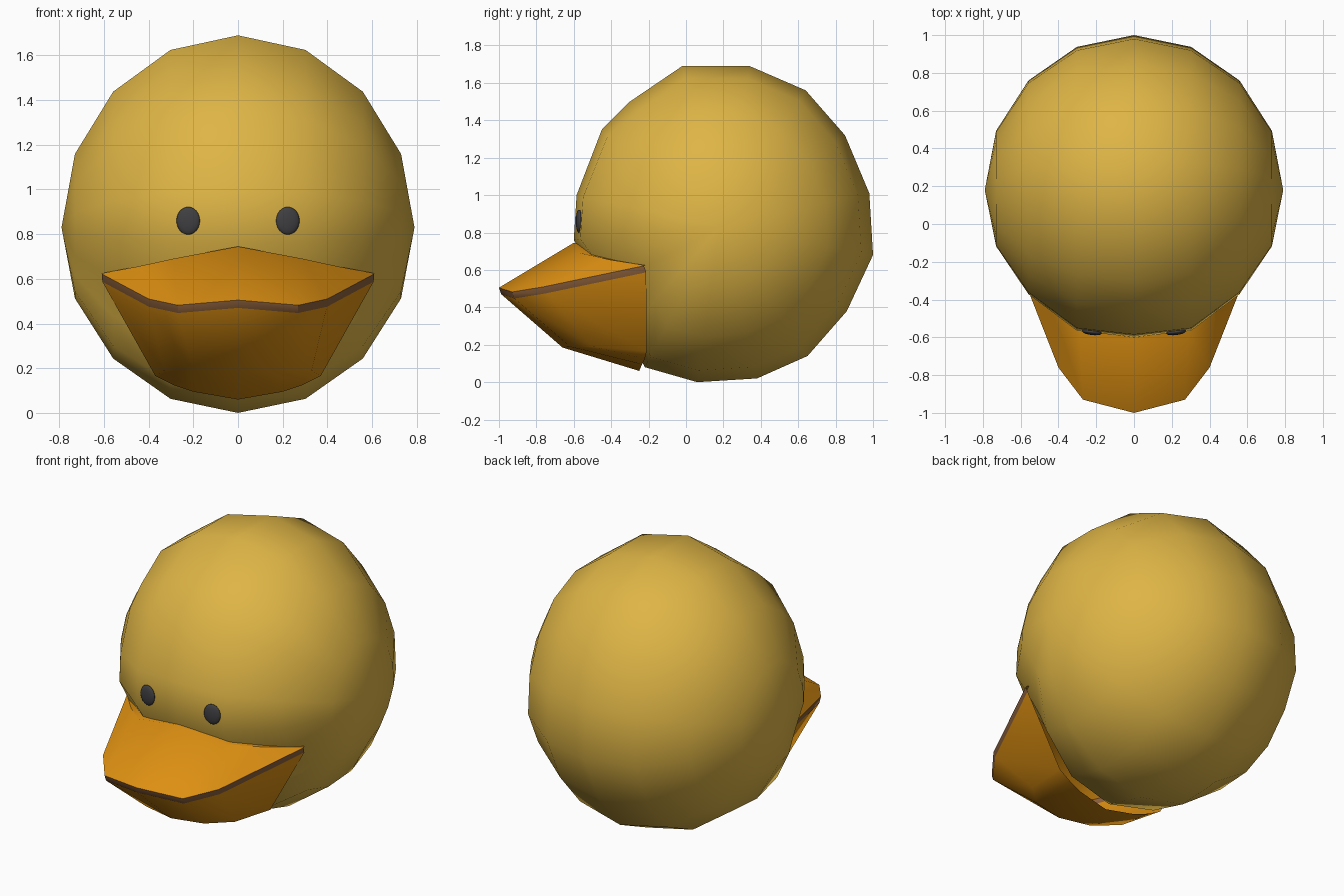
import bpy, bmesh, math

if "Cube" in bpy.data.objects:
    bpy.data.objects.remove(bpy.data.objects["Cube"])

def material(name, rgb):
    m = bpy.data.materials.new(name)
    m.diffuse_color = (*rgb, 1)
    m.use_nodes = True
    m.node_tree.nodes["Principled BSDF"].inputs["Base Color"].default_value = m.diffuse_color
    return m

yellow = material("yellow", (.73, .46, .06))
orange = material("orange", (.73, .28, .006))
brown = material("brown", (.27, .12, .045))
dark = material("dark_grey", (.05, .05, .055))

def finish(name, bm, mats, angle):
    bmesh.ops.remove_doubles(bm, verts=bm.verts, dist=.002)
    bmesh.ops.recalc_face_normals(bm, faces=bm.faces)
    me = bpy.data.meshes.new(name)
    bm.to_mesh(me)
    bm.free()
    for m in mats:
        me.materials.append(m)
    ob = bpy.data.objects.new(name, me)
    bpy.context.collection.objects.link(ob)
    bpy.ops.object.select_all(action='DESELECT')
    ob.select_set(True)
    bpy.context.view_layer.objects.active = ob
    bpy.ops.object.shade_smooth_by_angle(angle=math.radians(angle))
    return ob

# head: side profile (y, z) swept from ear to ear around the x axis poles
CY, CZ = .18, .83
profile = [(.34, 1.69), (-.02, 1.69), (-.3, 1.5), (-.45, 1.35), (-.585, 1.0),
           (-.6, .76), (-.44, .5), (-.31, .27), (-.22, .08), (.06, 0), (.38, .02),
           (.65, .14), (.86, .38), (1.0, .68), (.98, 1.01), (.85, 1.32), (.64, 1.56)]
bm = bmesh.new()
rings = []
for k in range(-3, 4):
    a = math.radians(22.5 * k)
    s = math.cos(a)
    ring = []
    for y, z in profile:
        sy = .955 if abs(k) == 1 and y < -.4 and z > .6 else s   # flatter face
        ring.append(bm.verts.new((.79 * math.sin(a), CY + (y - CY) * sy, CZ + (z - CZ) * s)))
    rings.append(ring)
n = len(profile)
for r, q in zip(rings, rings[1:]):
    for i in range(n):
        bm.faces.new((r[i], r[(i + 1) % n], q[(i + 1) % n], q[i]))
for ring, x in ((rings[0], -.79), (rings[-1], .79)):
    pole = bm.verts.new((x, CY, CZ))
    for i in range(n):
        bm.faces.new((ring[i], ring[(i + 1) % n], pole))
finish("head", bm, [yellow], 60)

# bill: half rows from the centre to the mouth corner, mirrored and lofted
root = [(0, -.6, .745), (.29, -.565, .69), (.45, -.41, .655), (.61, -.225, .625)]
lip = [(0, -1, .505), (.27, -.93, .482), (.4, -.76, .51), (.61, -.225, .622)]
low_lip = [(x * .995, y + .012, z - .035) for x, y, z in lip]
bottom = [(0, -.66, .185), (.2, -.62, .19), (.33, -.5, .19), (.37, -.21, .165)]
low_root = [(0, -.25, .06), (.2, -.235, .095), (.29, -.22, .125), (.37, -.21, .165)]
inner = [(x * .85, y + .2, z - .02) for x, y, z in root]
rows = [inner, root, lip, low_lip, bottom, low_root]
bm = bmesh.new()
grid = [[bm.verts.new(p) for p in
         [(-x, y, z) for x, y, z in reversed(row[1:])] + row] for row in rows]
for j, (r, q) in enumerate(zip(grid, grid[1:])):
    for i in range(6):
        f = bm.faces.new((r[i], r[i + 1], q[i + 1], q[i]))
        f.material_index = 1 if j == 2 else 0
finish("bill", bm, [orange, brown], 40)

# eyes: thin flattened balls on the face
for side, label in ((-1, "left"), (1, "right")):
    bm = bmesh.new()
    bmesh.ops.create_uvsphere(bm, u_segments=20, v_segments=12, radius=1)
    bmesh.ops.scale(bm, vec=(.053, .016, .062), verts=bm.verts)
    eye = finish("eye_" + label, bm, [dark], 60)
    eye.location = (side * .223, -.572, .86)
    eye.rotation_euler = (0, 0, side * math.radians(7))
